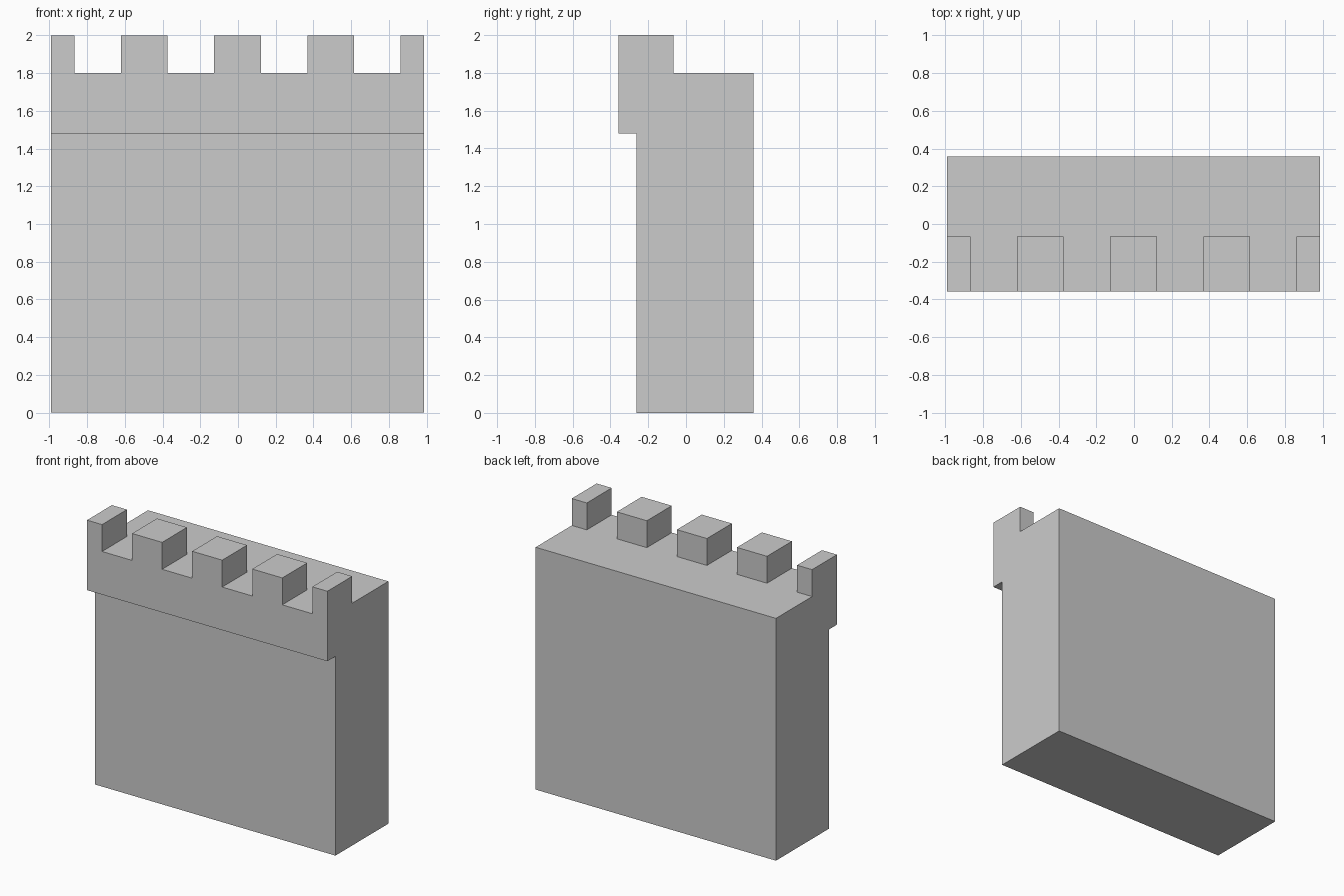
import bpy, bmesh
from mathutils import Vector

if "Cube" in bpy.data.objects:
    bpy.data.objects.remove(bpy.data.objects["Cube"])

X0, X1 = -0.99, 0.985
TOP, MERLON_TOP = 1.8, 2.0
MERLON_BACK = -0.066
PITCH = (X1 - X0) / 8          # merlons and gaps share one width

bm = bmesh.new()

# Wall body with overhanging parapet: side profile extruded along x
profile = [(-0.263, 0), (0.358, 0), (0.358, TOP),
           (-0.358, TOP), (-0.358, 1.48), (-0.263, 1.48)]
face = bm.faces.new([bm.verts.new((X0, y, z)) for y, z in profile])
ext = bmesh.ops.extrude_face_region(bm, geom=[face], use_keep_orig=True)
bmesh.ops.translate(bm, vec=(X1 - X0, 0, 0),
                    verts=[v for v in ext["geom"] if isinstance(v, bmesh.types.BMVert)])


def cut(point, normal):
    bmesh.ops.bisect_plane(bm, geom=bm.verts[:] + bm.edges[:] + bm.faces[:],
                           plane_co=point, plane_no=normal)


# Merlon outlines: half at each end, three full ones between
cut((0, MERLON_BACK, 0), (0, 1, 0))
edges = [X0 + PITCH * (i + 0.5) for i in range(8)]
for x in edges:
    cut((x, 0, 0), (1, 0, 0))

# Raise every other front segment of the wall top
bm.normal_update()
raised = []
for f in bm.faces:
    c = f.calc_center_median()
    if abs(c.z - TOP) < 1e-4 and c.y < MERLON_BACK:
        if sum(c.x > x for x in edges) % 2 == 0:
            raised.append(f)
ext = bmesh.ops.extrude_face_region(bm, geom=raised)
bmesh.ops.translate(bm, vec=Vector((0, 0, MERLON_TOP - TOP)),
                    verts=[v for v in ext["geom"] if isinstance(v, bmesh.types.BMVert)])
leftover = [f for f in raised if f.is_valid]
if leftover:
    bmesh.ops.delete(bm, geom=leftover, context="FACES_ONLY")

# Merge coplanar pieces back into clean flat faces
bmesh.ops.recalc_face_normals(bm, faces=bm.faces[:])
bmesh.ops.dissolve_limit(bm, angle_limit=0.01, verts=bm.verts[:], edges=bm.edges[:])

mesh = bpy.data.meshes.new("battlement_wall")
bm.to_mesh(mesh)
bm.free()
wall = bpy.data.objects.new("battlement_wall", mesh)
bpy.context.collection.objects.link(wall)
